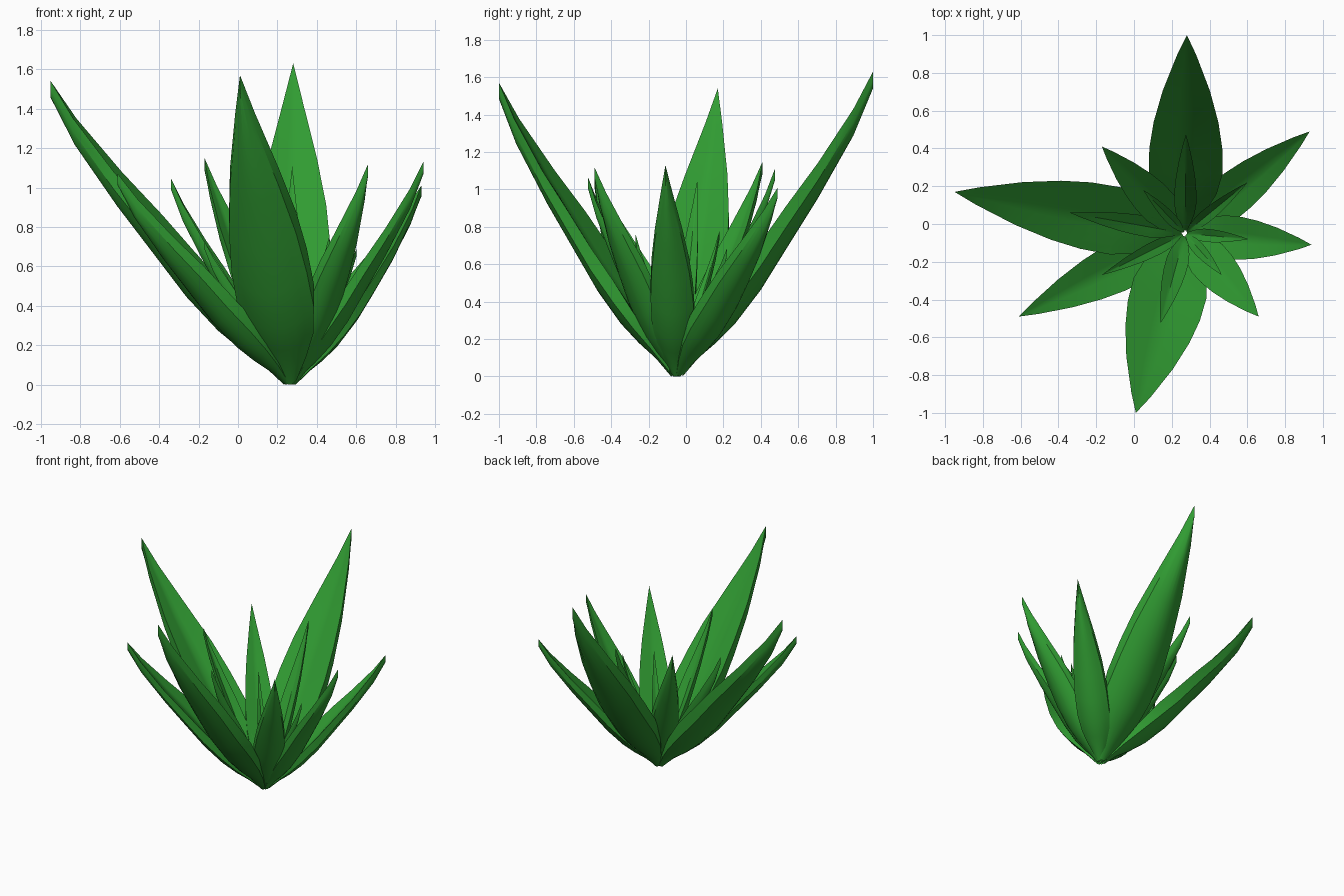
import bpy
import bmesh
import math
from mathutils import Vector

cube = bpy.data.objects.get("Cube")
if cube:
    bpy.data.objects.remove(cube, do_unlink=True)

# Single leaf colour
green = bpy.data.materials.new("leaf_green")
green.use_nodes = True
GREEN = (0.03, 0.33, 0.032, 1.0)
green.diffuse_color = GREEN
green.node_tree.nodes["Principled BSDF"].inputs["Base Color"].default_value = GREEN

CENTRE = Vector((0.27, -0.05, 0))

# Leaf stations: reach, keel height, rim height, half width (all relative)
STATIONS = [
    (0.03, 0.00, 0.03, 0.18),
    (0.11, 0.06, 0.12, 0.54),
    (0.20, 0.11, 0.22, 0.85),
    (0.30, 0.175, 0.325, 1.00),
    (0.43, 0.285, 0.44, 0.99),
    (0.56, 0.42, 0.56, 0.88),
    (0.72, 0.585, 0.70, 0.64),
    (0.90, 0.79, 0.877, 0.26),
    (1.00, 0.945, 1.00, 0.00),
]
# Positions across the leaf, from rim to rim
ACROSS = [i / 4 for i in range(-4, 5)]


def section(keel, rim, width):
    """Closed section: shallow grooved top, upright sides, rounded underside."""
    depth = rim - keel
    top = [(s, rim - 0.35 * depth * width * (1 - abs(s))) for s in ACROSS]
    under = [(s, keel + 0.5 * depth * s * s) for s in reversed(ACROSS)]
    return top + under


def leaf(name, tip, half_width):
    """Thick fleshy leaf that narrows to an upright edge at the tip."""
    reach = math.hypot(tip[0], tip[1])
    out = Vector((tip[0], tip[1], 0)) / reach
    side = Vector((-out.y, out.x, 0))
    bm = bmesh.new()
    rings = []
    for r, keel, rim, width in STATIONS:
        ring = []
        for s, height in section(keel, rim, width):
            p = CENTRE + out * reach * r + side * s * half_width * width
            ring.append(bm.verts.new((p.x, p.y, tip[2] * height)))
        rings.append(ring)
    for a, b in zip(rings, rings[1:]):
        for i in range(len(a)):
            j = (i + 1) % len(a)
            bm.faces.new((a[i], b[i], b[j], a[j]))
    bm.faces.new(rings[0])
    bmesh.ops.remove_doubles(bm, verts=bm.verts, dist=0.0002)
    bmesh.ops.recalc_face_normals(bm, faces=bm.faces)
    for f in bm.faces:
        f.smooth = True
    mesh = bpy.data.meshes.new(name)
    bm.to_mesh(mesh)
    bm.free()
    mesh.set_sharp_from_angle(angle=math.radians(35))
    mesh.materials.append(green)
    obj = bpy.data.objects.new(name, mesh)
    bpy.context.collection.objects.link(obj)


# Leaf tips relative to the crown, with half widths
LEAVES = {
    "back": ((0.01, 1.05, 1.63), 0.195),
    "right": ((-1.22, 0.22, 1.54), 0.18),
    "front": ((-0.26, -0.95, 1.57), 0.20),
    "front_right": ((-0.88, -0.44, 1.07), 0.13),
    "front_left": ((0.39, -0.44, 1.12), 0.11),
    "left": ((0.67, -0.06, 1.13), 0.115),
    "back_left": ((0.66, 0.54, 1.01), 0.115),
    "back_right": ((-0.44, 0.46, 1.15), 0.10),
}

# Outer ring, then a smaller, steeper inner ring of the same leaves
for place, (tip, width) in LEAVES.items():
    leaf("outer_leaf_" + place, tip, width)
    inner_tip = (tip[0] * 0.5, tip[1] * 0.5, tip[2] * 0.68)
    leaf("inner_leaf_" + place, inner_tip, width * 0.3)
